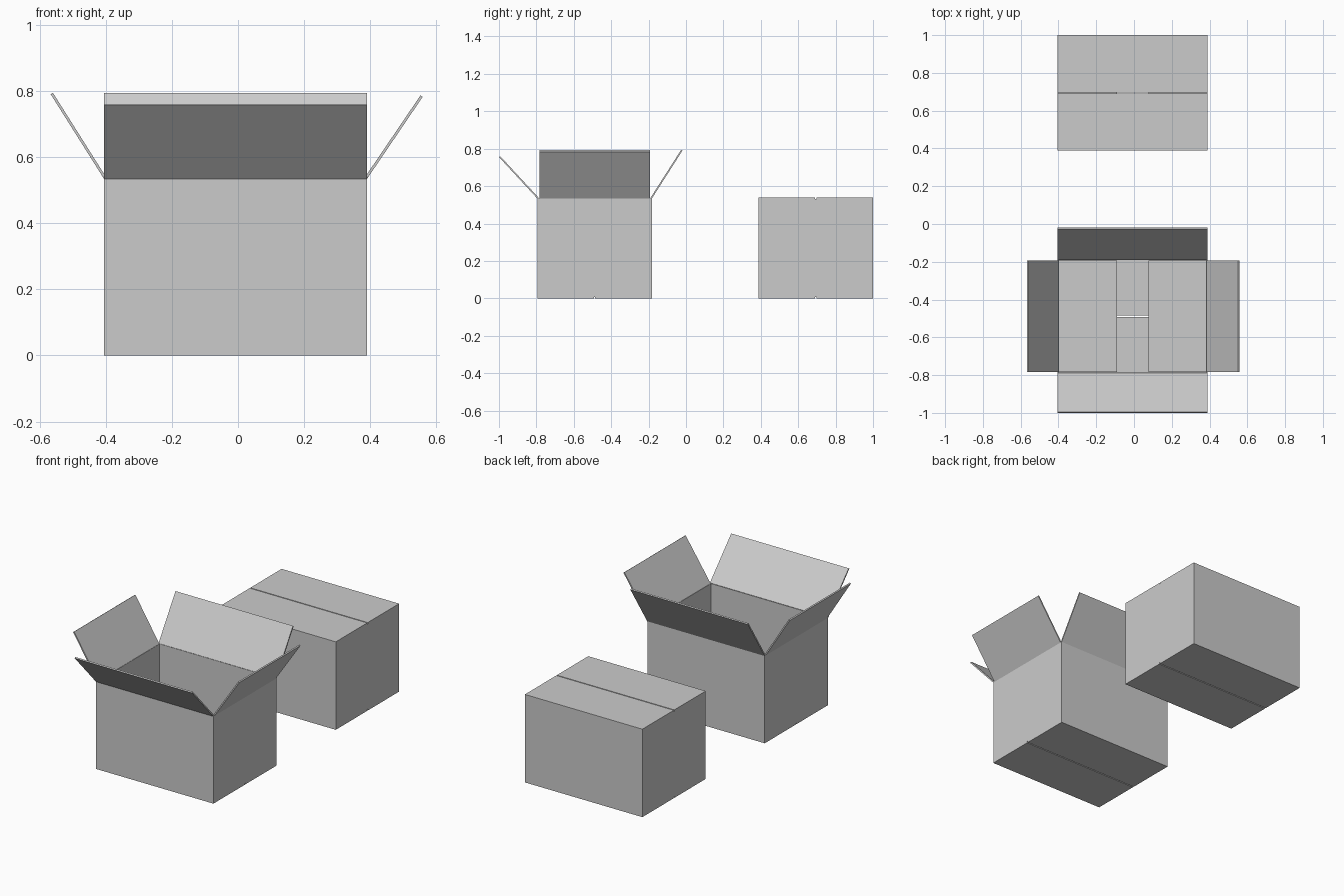
import bpy
from mathutils import Vector

if "Cube" in bpy.data.objects:
    bpy.data.objects.remove(bpy.data.objects["Cube"])

W, D, T = 0.795, 0.612, 0.008      # box width, depth, cardboard thickness
CX = -0.0075                       # box centre in x
GAP = 0.003                        # half of the seam between the long flaps
SIDES = {"front": Vector((0, -1, 0)), "back": Vector((0, 1, 0)),
         "left": Vector((-1, 0, 0)), "right": Vector((1, 0, 0))}


def card(name, verts, faces, offset):
    """Flat sheet(s) of cardboard given thickness by a modifier."""
    me = bpy.data.meshes.new(name)
    me.from_pydata(verts, [], faces)
    ob = bpy.data.objects.new(name, me)
    bpy.context.collection.objects.link(ob)
    mod = ob.modifiers.new("thickness", 'SOLIDIFY')
    mod.thickness = T
    mod.offset = offset
    mod.use_even_offset = True
    return ob


def walls(name, cy, z0, z1):
    """Four upright walls as one open-ended sleeve."""
    corners = [(CX + sx * W / 2, cy + sy * D / 2)
               for sx, sy in ((-1, -1), (1, -1), (1, 1), (-1, 1))]
    verts = [(x, y, z) for z in (z0, z1) for x, y in corners]
    faces = [(i, (i + 1) % 4, (i + 1) % 4 + 4, i + 4) for i in range(4)]
    card(name, verts, faces, -1)


def flap(name, cy, side, z, out, up):
    """Flap hinged on one wall; tip lies 'out' and 'up' from the hinge."""
    n = SIDES[side]
    long_side = side in ("front", "back")
    reach = (D if long_side else W) / 2 - T / 2
    half = W / 2 if long_side else D / 2 - 0.010
    along = Vector((-n.y, n.x, 0)) * half
    hinge = Vector((CX, cy, z)) + n * reach
    tip = hinge + n * out + Vector((0, 0, up))
    card(name, [hinge - along, hinge + along, tip + along, tip - along],
         [(0, 1, 2, 3)], 0)


def folded(prefix, cy, z_long, z_short):
    """Closed end: short flaps inside, long flaps meeting at the middle."""
    for side in ("front", "back"):
        # start on the outer face so the long flap covers the wall edge
        flap(f"{prefix}_{side}_flap", cy, side, z_long, -(D / 2 - T / 2 - GAP), 0)
        bpy.data.objects[f"{prefix}_{side}_flap"].data.vertices[0].co += SIDES[side] * T / 2
        bpy.data.objects[f"{prefix}_{side}_flap"].data.vertices[1].co += SIDES[side] * T / 2
    for side in ("left", "right"):
        flap(f"{prefix}_{side}_flap", cy, side, z_short, -0.31, 0)


# Open box
OPEN_Y = -0.4885
walls("open_box_walls", OPEN_Y, T, 0.536)
folded("open_box_bottom", OPEN_Y, T / 2, T * 1.5)
for side, out, up in (("front", 0.2065, 0.223), ("back", 0.164, 0.257),
                      ("left", 0.162, 0.257), ("right", 0.169, 0.249)):
    flap(f"open_box_top_{side}_flap", OPEN_Y, side, 0.535, out, up)

# Closed box
CLOSED_Y = 0.694
walls("closed_box_walls", CLOSED_Y, T, 0.530)
folded("closed_box_bottom", CLOSED_Y, T / 2, T * 1.5)
folded("closed_box_top", CLOSED_Y, 0.534, 0.526)
